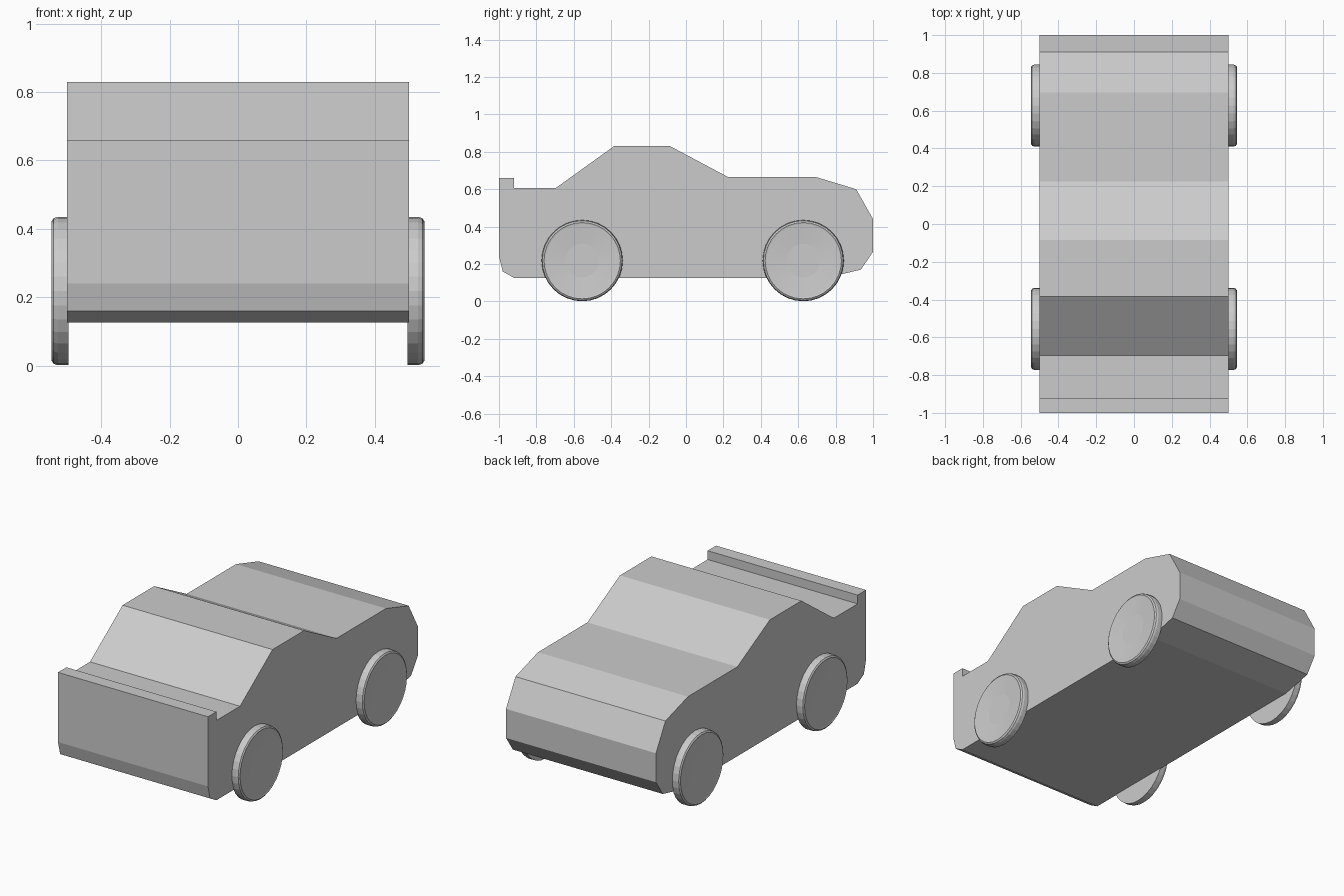
import bpy, bmesh, math

if "Cube" in bpy.data.objects:
    bpy.data.objects.remove(bpy.data.objects["Cube"])

HALF_W = 0.5


def make_object(name, bm):
    bmesh.ops.recalc_face_normals(bm, faces=bm.faces)
    mesh = bpy.data.meshes.new(name)
    bm.to_mesh(mesh)
    bm.free()
    ob = bpy.data.objects.new(name, mesh)
    bpy.context.collection.objects.link(ob)
    return ob


# Car body: side profile (y, z) extruded across the width
profile = [
    (-1.0, 0.66), (-0.92, 0.66), (-0.92, 0.607), (-0.695, 0.607),
    (-0.385, 0.83), (-0.085, 0.83), (0.225, 0.665), (0.695, 0.665),
    (0.91, 0.60), (1.0, 0.44), (1.0, 0.265), (0.935, 0.17),
    (0.75, 0.126), (-0.92, 0.126), (-0.98, 0.16), (-1.0, 0.24),
]
bm = bmesh.new()
side = bm.faces.new([bm.verts.new((-HALF_W, y, z)) for y, z in profile])
ext = bmesh.ops.extrude_face_region(bm, geom=[side], use_keep_orig=True)
verts = [g for g in ext["geom"] if isinstance(g, bmesh.types.BMVert)]
bmesh.ops.translate(bm, verts=verts, vec=(2 * HALF_W, 0, 0))
make_object("car_body", bm)

# Wheel cross-section (offset from body side, radius), shallow dished face
section = [(-0.004, 0.217), (0.027, 0.217), (0.039, 0.213), (0.045, 0.204),
           (0.043, 0.197), (0.034, 0.09)]
SEGMENTS = 32


def wheel(name, sign, y, z=0.218):
    bm = bmesh.new()
    rings = []
    for off, r in section:
        rings.append([bm.verts.new((sign * (HALF_W + off),
                                    y + r * math.cos(2 * math.pi * i / SEGMENTS),
                                    z + r * math.sin(2 * math.pi * i / SEGMENTS)))
                      for i in range(SEGMENTS)])
    for a, b in zip(rings, rings[1:]):
        for i in range(SEGMENTS):
            j = (i + 1) % SEGMENTS
            bm.faces.new((a[i], a[j], b[j], b[i]))
    bm.faces.new(rings[0])
    bm.faces.new(rings[-1])
    make_object(name, bm)


# Four wheels
for end, y in (("front", -0.555), ("rear", 0.627)):
    for label, sign in (("left", -1), ("right", 1)):
        wheel(f"{end}_{label}_wheel", sign, y)
